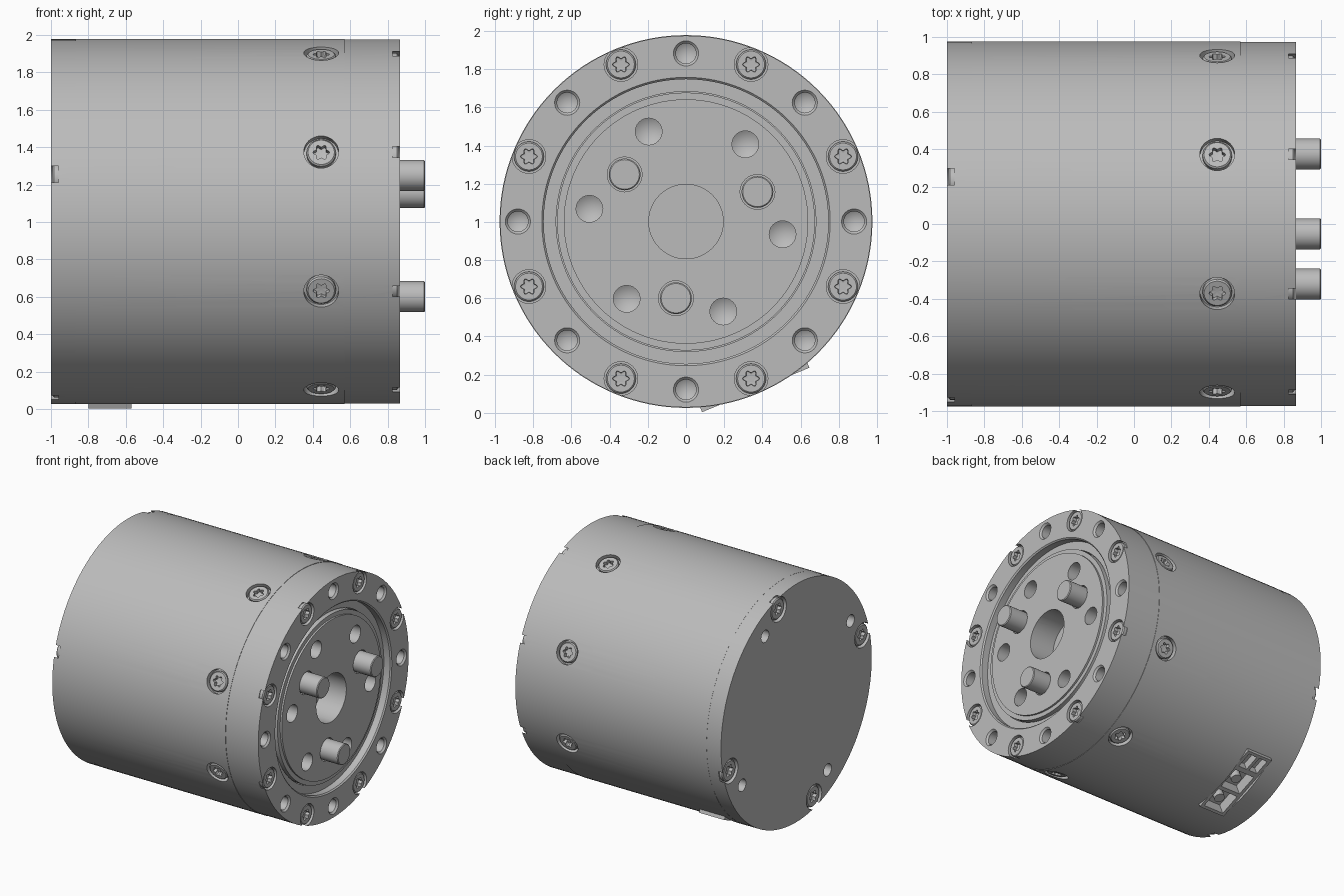
import bpy
import bmesh
from math import cos, sin, pi, radians
from mathutils import Matrix, Vector

cube = bpy.data.objects.get("Cube")
if cube:
    bpy.data.objects.remove(cube, do_unlink=True)

CENTRE = Vector((0, 0, 1.002))
FRONT = Vector((1, 0, 0))

grey = bpy.data.materials.new("metal_grey")
grey.use_nodes = True
grey.diffuse_color = (0.5, 0.5, 0.5, 1)
grey.node_tree.nodes["Principled BSDF"].inputs["Base Color"].default_value = (0.5, 0.5, 0.5, 1)


def spoke(angle):
    """Unit vector around the drum axis, measured from +y towards +z."""
    return Vector((0, cos(radians(angle)), sin(radians(angle))))


def frame(origin, direction):
    return Matrix.Translation(origin) @ direction.to_track_quat('Z', 'Y').to_matrix().to_4x4()


def on_face(x, radius, angle, side=1):
    return frame(CENTRE + FRONT * x + spoke(angle) * radius, FRONT * side)


def lathe(bm, profile, matrix, seg=32):
    """Revolve (height, radius[, lobe]) points about local z; zero radius closes a pole."""
    last = None
    for height, radius, *lobe in profile:
        if radius == 0:
            ring = [bm.verts.new(matrix @ Vector((0, 0, height)))]
        else:
            ring = []
            for i in range(seg):
                a = 2 * pi * i / seg
                r = radius + (lobe[0] * cos(6 * a) if lobe else 0)
                ring.append(bm.verts.new(matrix @ Vector((r * cos(a), r * sin(a), height))))
        if last:
            for i in range(seg):
                j = (i + 1) % seg
                if len(last) == 1:
                    bm.faces.new((last[0], ring[i], ring[j]))
                elif len(ring) == 1:
                    bm.faces.new((last[i], last[j], ring[0]))
                else:
                    bm.faces.new((last[i], last[j], ring[j], ring[i]))
        last = ring


def cylinder(bm, low, high, radius, matrix, seg=32):
    lathe(bm, [(low, 0), (low, radius), (high, radius), (high, 0)], matrix, seg)


def drill(bm, matrix, radius, depth, lip=0.0):
    """Drilled hole with conical tip and optional countersunk lip."""
    lathe(bm, [(-depth - radius * 0.6, 0), (-depth, radius), (-lip - 0.001, radius),
               (0, radius + lip), (0.05, radius + lip), (0.05, 0)], matrix, 24)


def box(bm, matrix, centre, size):
    bmesh.ops.create_cube(bm, size=1, matrix=matrix @ Matrix.Translation(centre)
                          @ Matrix.Diagonal((*size, 1)))


def finish(name, bm):
    bmesh.ops.recalc_face_normals(bm, faces=bm.faces)
    mesh = bpy.data.meshes.new(name)
    bm.to_mesh(mesh)
    bm.free()
    mesh.materials.append(grey)
    obj = bpy.data.objects.new(name, mesh)
    bpy.context.collection.objects.link(obj)
    return obj


def select(obj):
    bpy.ops.object.select_all(action='DESELECT')
    obj.select_set(True)
    bpy.context.view_layer.objects.active = obj


def smooth(obj):
    select(obj)
    bpy.ops.object.shade_smooth_by_angle(angle=radians(30))


def carve(obj, cutter_bm):
    cutter = finish(obj.name + "_cutter", cutter_bm)
    cutter.hide_render = True
    mod = obj.modifiers.new("cut", 'BOOLEAN')
    mod.operation = 'DIFFERENCE'
    mod.solver = 'EXACT'
    mod.object = cutter
    select(obj)
    bpy.ops.object.modifier_apply(modifier=mod.name)
    bpy.data.objects.remove(cutter, do_unlink=True)
    smooth(obj)


def screws(name, matrices, radius, sunk, depth):
    """Screw heads with a six-lobed socket."""
    bm = bmesh.new()
    r = radius
    for m in matrices:
        lathe(bm, [(-depth - 0.01, 0), (-depth - 0.01, r), (-sunk - 0.008, r),
                   (-sunk, r * 0.9), (-sunk, r * 0.48, r * 0.09),
                   (-sunk - 0.03, r * 0.45, r * 0.09), (-sunk - 0.035, 0)], m, 36)
    smooth(finish(name, bm))


AXIS = frame(CENTRE, FRONT)
EIGHTHS = [45 * i for i in range(8)]

# Main housing with radial screw recesses and connector slot
bm = bmesh.new()
cylinder(bm, -0.87, 0.57, 0.976, AXIS, 128)
housing = finish("housing", bm)

side_spots = [frame(CENTRE + FRONT * 0.445 + spoke(a + 22.5) * 0.974, spoke(a + 22.5))
              for a in EIGHTHS]
slot = Matrix.Translation(CENTRE + FRONT * -0.685) @ Matrix.Rotation(radians(22.5), 4, 'X') \
    @ Matrix(((0, 1, 0, 0), (1, 0, 0, 0), (0, 0, -1, 0), (0, 0, 0, 1)))
cut = bmesh.new()
for m in side_spots:
    cylinder(cut, -0.04, 0.06, 0.093, m)
box(cut, slot, (0, 0, 0.95), (0.61, 0.232, 0.3))
carve(housing, cut)
screws("side_screws", side_spots, 0.078, 0.006, 0.04)

# Rear cover with screws and dowel holes
bm = bmesh.new()
cylinder(bm, -1, -0.87, 0.975, AXIS, 128)
cover = finish("rear_cover", bm)
rear_spots = [on_face(-1, 0.885, 75 + 90 * i, -1) for i in range(4)]
cut = bmesh.new()
for i, m in enumerate(rear_spots):
    cylinder(cut, -0.04, 0.05, 0.1, m)
    drill(cut, on_face(-1, 0.81, 60 + 90 * i, -1), 0.05, 0.08)
carve(cover, cut)
screws("rear_screws", rear_spots, 0.085, 0.008, 0.04)

# Front flange ring with alternating screws and holes
bm = bmesh.new()
lathe(bm, [(0.57, 0), (0.57, 0.973), (0.865, 0.973), (0.865, 0.755), (0.855, 0.745),
           (0.8, 0.745), (0.8, 0.68), (0.59, 0.68), (0.59, 0)], AXIS, 128)
flange = finish("front_flange", bm)
front_spots = [on_face(0.865, 0.89, a + 22.5) for a in EIGHTHS]
cut = bmesh.new()
for a, m in zip(EIGHTHS, front_spots):
    cylinder(cut, -0.04, 0.05, 0.088, m)
    drill(cut, on_face(0.865, 0.88, a), 0.053, 0.14, 0.013)
carve(flange, cut)
screws("front_screws", front_spots, 0.078, 0.008, 0.04)

# Output disc with centre bore, drilled holes and pin seats
DISC = 0.845
bm = bmesh.new()
lathe(bm, [(0.59, 0), (0.59, 0.675), (DISC - 0.015, 0.675), (DISC - 0.015, 0.64),
           (DISC, 0.64), (DISC, 0)], AXIS, 96)
disc = finish("output_disc", bm)
pin_spots = [on_face(DISC, 0.405, 22.5 + 120 * i) for i in range(3)]
cut = bmesh.new()
cylinder(cut, 0.625, 0.95, 0.195, AXIS, 48)
for i in range(6):
    drill(cut, on_face(DISC, 0.51, 60 * i - 7.5), 0.07, 0.13)
for m in pin_spots:
    cylinder(cut, -0.05, 0.05, 0.091, m)
carve(disc, cut)

# Drive pins
bm = bmesh.new()
for m in pin_spots:
    lathe(bm, [(-0.06, 0), (-0.06, 0.083), (0.149, 0.083), (0.155, 0.077), (0.155, 0)], m, 40)
smooth(finish("drive_pins", bm))

# Connector block: two large sockets with contacts, two small ones
bm = bmesh.new()
box(bm, slot, (0, 0, 0.877), (0.608, 0.23, 0.155))
block = finish("connector_block", bm)
cut = bmesh.new()
for u in (-0.19, 0.02):
    box(cut, slot, (u, 0, 0.93), (0.18, 0.18, 0.14))
for w in (-0.05, 0.05):
    box(cut, slot, (0.215, w, 0.94), (0.13, 0.075, 0.1))
carve(block, cut)
bm = bmesh.new()
for u in (-0.19, 0.02):
    cylinder(bm, 0.85, 0.92, 0.04, slot @ Matrix.Translation((u, 0, 0)), 20)
smooth(finish("connector_contacts", bm))
